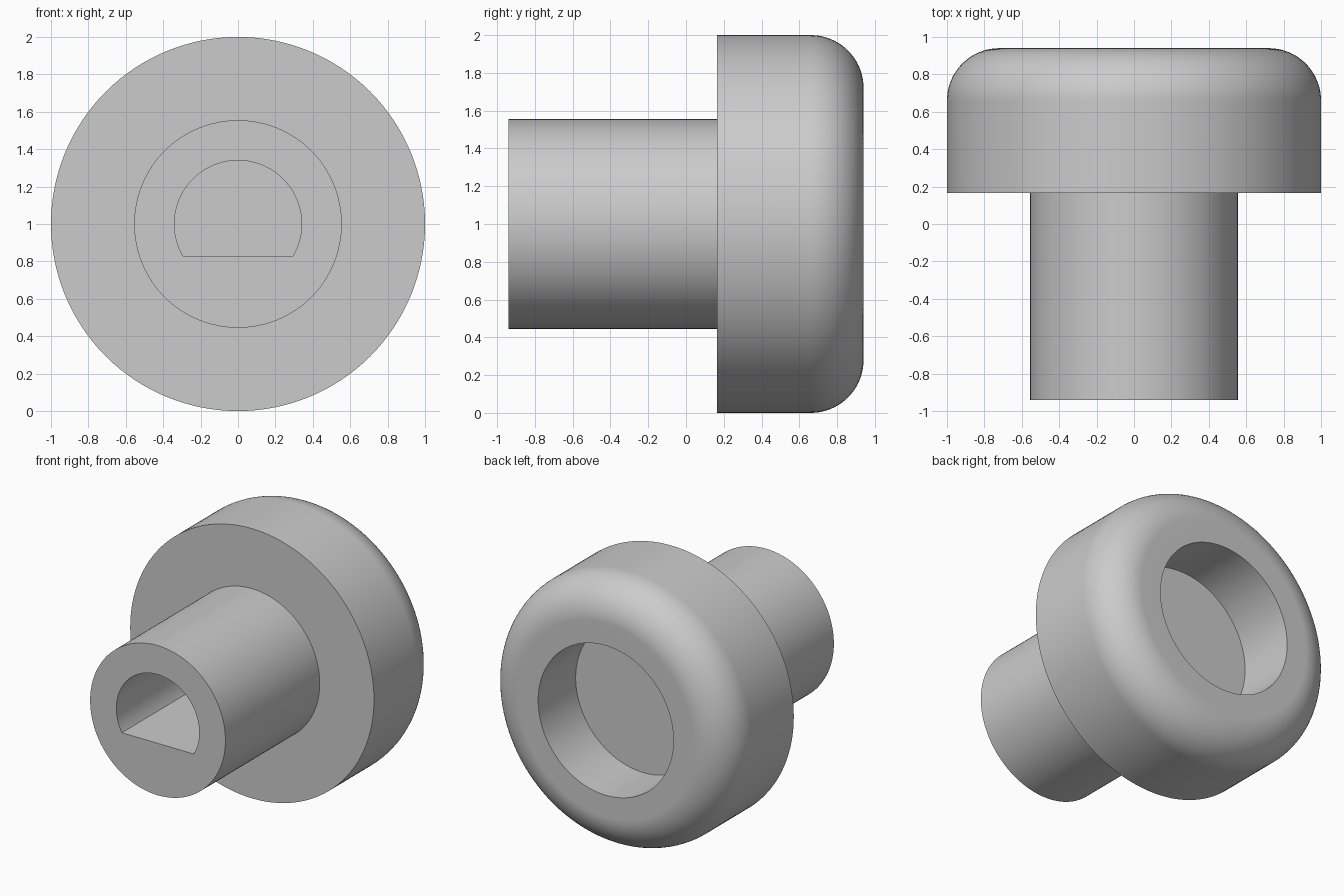
import bpy, bmesh
from math import sin, cos, pi, radians, asin
from mathutils import Matrix, Vector

cube = bpy.data.objects.get("Cube")
if cube:
    bpy.data.objects.remove(cube, do_unlink=True)

SIDES = 128
CENTRE_Z = 1.0
FRONT, SHOULDER, BACK = -0.94, 0.165, 0.94   # stations along the axis
HEAD_R, STEM_R, FILLET = 1.0, 0.555, 0.28
RECESS_FLOOR = BACK - 0.44
BORE_R, BORE_FLAT = 0.34, -0.17

grey = bpy.data.materials.new("plain grey")
grey.use_nodes = True
grey.diffuse_color = (0.6, 0.6, 0.6, 1)
grey.node_tree.nodes["Principled BSDF"].inputs["Base Color"].default_value = (0.6, 0.6, 0.6, 1)


def make_object(name, bm):
    bmesh.ops.recalc_face_normals(bm, faces=bm.faces)
    mesh = bpy.data.meshes.new(name)
    bm.to_mesh(mesh)
    bm.free()
    mesh.materials.append(grey)
    obj = bpy.data.objects.new(name, mesh)
    bpy.context.collection.objects.link(obj)
    return obj


def lathe(name, profile):
    """Revolve (radius, y) points about the knob axis."""
    bm = bmesh.new()
    verts = [bm.verts.new((r, y, CENTRE_Z)) for r, y in profile]
    edges = [bm.edges.new(pair) for pair in zip(verts, verts[1:])]
    bmesh.ops.spin(bm, geom=verts + edges, cent=(0, 0, CENTRE_Z), axis=(0, 1, 0),
                   angle=2 * pi, steps=SIDES, use_merge=True)
    bmesh.ops.remove_doubles(bm, verts=bm.verts, dist=1e-5)
    return make_object(name, bm)


# Stem, rounded head and back recess in one turned profile
arc = [(HEAD_R - FILLET + FILLET * cos(a), BACK - FILLET + FILLET * sin(a))
       for a in (i * pi / 40 for i in range(21))]
knob = lathe("knob_body", [(0, FRONT), (STEM_R, FRONT), (STEM_R, SHOULDER), (HEAD_R, SHOULDER)]
             + arc + [(STEM_R, BACK), (STEM_R, RECESS_FLOOR), (0, RECESS_FLOOR)])

# D-shaped shaft bore, flat side down
bm = bmesh.new()
start = asin(BORE_FLAT / BORE_R)
sweep = pi - 2 * start
ring = [bm.verts.new((BORE_R * cos(start + sweep * i / 80), FRONT - 0.1,
                      CENTRE_Z + BORE_R * sin(start + sweep * i / 80))) for i in range(81)]
face = bm.faces.new(ring)
top = bmesh.ops.extrude_face_region(bm, geom=[face])["geom"]
bmesh.ops.translate(bm, vec=(0, SHOULDER - FRONT + 0.1, 0),
                    verts=[v for v in top if isinstance(v, bmesh.types.BMVert)])
cutter = make_object("bore_cutter", bm)
cutter.hide_render = True

# Apply the cut, then drop the cutter
bpy.context.view_layer.objects.active = knob
cut = knob.modifiers.new("bore", 'BOOLEAN')
cut.operation = 'DIFFERENCE'
cut.solver = 'EXACT'
cut.object = cutter
bpy.ops.object.select_all(action='DESELECT')
knob.select_set(True)
bpy.ops.object.modifier_apply(modifier=cut.name)
bpy.data.objects.remove(cutter, do_unlink=True)

# Smooth round walls, crisp rims
bpy.ops.object.shade_smooth_by_angle(angle=radians(30))
weighted = knob.modifiers.new("weighted normals", 'WEIGHTED_NORMAL')
weighted.keep_sharp = True
